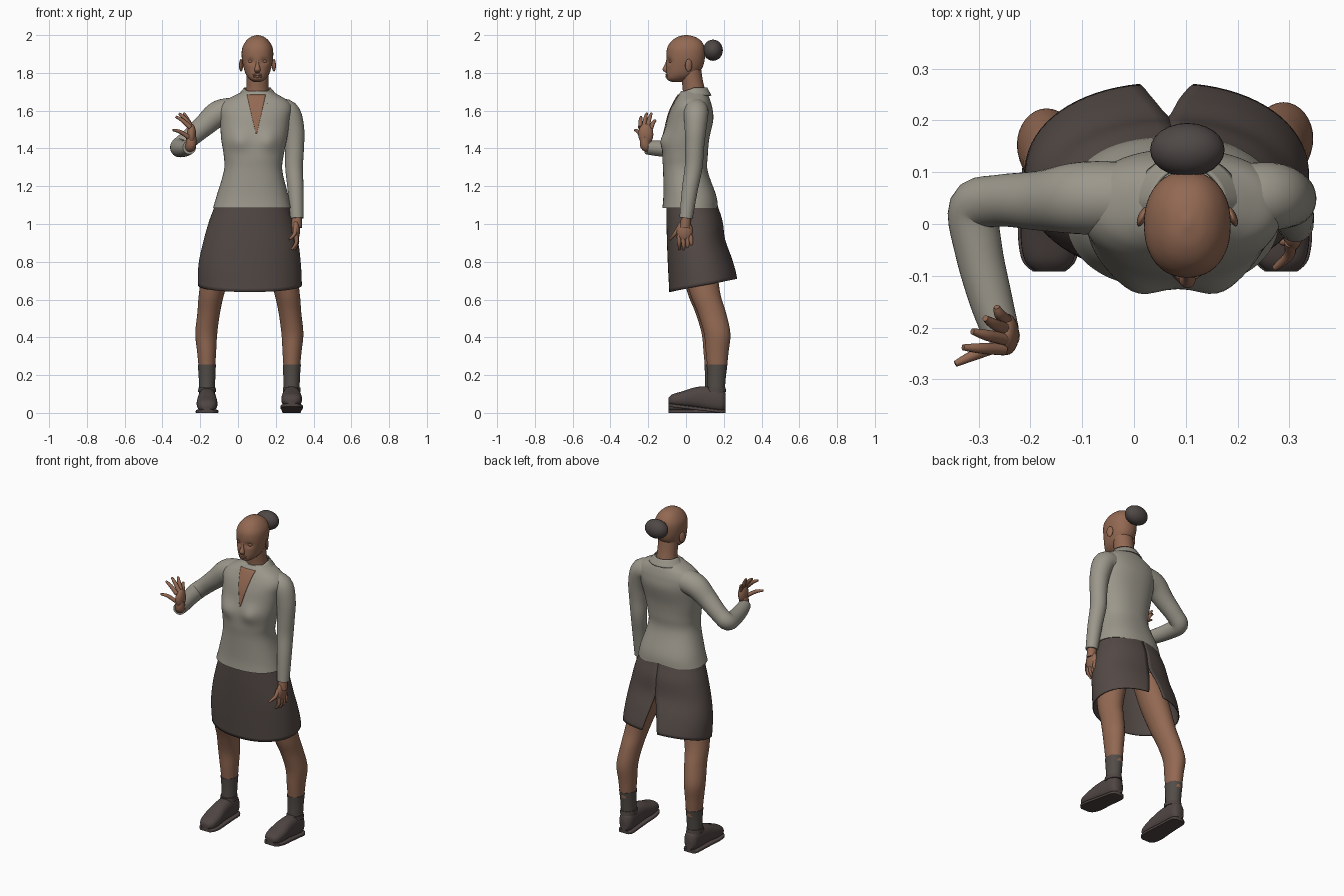
import bpy, bmesh, math
from math import sin, cos, pi, exp
from mathutils import Vector, Matrix
from mathutils.bvhtree import BVHTree

if "Cube" in bpy.data.objects:
    bpy.data.objects.remove(bpy.data.objects["Cube"])


def material(name, r, g, b):
    m = bpy.data.materials.new(name)
    m.use_nodes = True
    m.diffuse_color = (r, g, b, 1)
    m.node_tree.nodes["Principled BSDF"].inputs["Base Color"].default_value = (r, g, b, 1)
    return m


SKIN = material("brown skin", .29, .14, .085)
BLOUSE = material("stone blouse", .33, .31, .26)
SKIRT = material("dark brown skirt", .088, .068, .061)
SOCK = material("grey sock", .085, .073, .063)
SHOE = material("dark shoe", .078, .060, .056)
HAIR = material("dark hair", .077, .064, .061)


def finish(name, bm, mat, angle=50):
    bmesh.ops.recalc_face_normals(bm, faces=bm.faces)
    me = bpy.data.meshes.new(name)
    bm.to_mesh(me)
    bm.free()
    me.materials.append(mat)
    me.shade_smooth()
    me.set_sharp_from_angle(angle=math.radians(angle))
    ob = bpy.data.objects.new(name, me)
    bpy.context.scene.collection.objects.link(ob)
    return ob


def spline(rows, t):
    """Smooth point at t (0 to 1) through tuples of numbers."""
    s = min(max(t, 0), 1) * (len(rows) - 1)
    i = min(int(s), len(rows) - 2)
    f = s - i
    p = [rows[min(max(i + k, 0), len(rows) - 1)] for k in (-1, 0, 1, 2)]
    return [b + .5 * f * (c - a + f * (2 * a - 5 * b + 4 * c - d + f * (3 * (b - c) + d - a)))
            for a, b, c, d in zip(*p)]


def oval(a, e):
    c, s = cos(a), sin(a)
    return (math.copysign(abs(c) ** (2 / e), c), math.copysign(abs(s) ** (2 / e), s))


def sweep(name, rows, mat, plane=None, e=2, sides=32, sub=5, shape=None):
    """Skin over rings (x, y, z, r1, r2); plane fixes the ring direction, else it follows the path."""
    n = (len(rows) - 1) * sub
    pts = [spline(rows, k / n) for k in range(n + 1)]
    bm = bmesh.new()
    rings = []
    u, v = Vector((1, 0, 0)), Vector((0, 1, 0))
    if plane == "xz":
        v = Vector((0, 0, 1))
    last = Vector((0, 0, 1))
    for k, p in enumerate(pts):
        c = Vector(p[:3])
        if plane is None:
            d = (Vector(pts[min(k + 1, n)][:3]) - Vector(pts[max(k - 1, 0)][:3])).normalized()
            q = last.rotation_difference(d)
            u, v, last = q @ u, q @ v, d
        ring = []
        for j in range(sides):
            a, b = oval(2 * pi * j / sides, e)
            co = c + u * a * p[3] + v * b * p[-1]
            ring.append(bm.verts.new(shape(co) if shape else co))
        rings.append(ring)
    for r, s in zip(rings, rings[1:]):
        for j in range(sides):
            bm.faces.new((r[j], r[j - 1], s[j - 1], s[j]))
    bm.faces.new(rings[0])
    bm.faces.new(rings[-1])
    return finish(name, bm, mat)


def sheet(name, f, nu, nv, mat, thick):
    """Cloth-like grid from a function of u and v."""
    bm = bmesh.new()
    g = [[bm.verts.new(f(i / nu, j / nv)) for i in range(nu + 1)] for j in range(nv + 1)]
    for j in range(nv):
        for i in range(nu):
            bm.faces.new((g[j][i], g[j][i + 1], g[j + 1][i + 1], g[j + 1][i]))
    ob = finish(name, bm, mat)
    mod = ob.modifiers.new("thickness", "SOLIDIFY")
    mod.thickness, mod.offset = thick, 0
    return ob


def ball(name, c, size, mat, turn=0):
    bm = bmesh.new()
    m = Matrix.Translation(c) @ Matrix.Rotation(turn, 4, "Z") @ Matrix.Diagonal((*size, 1))
    bmesh.ops.create_uvsphere(bm, u_segments=24, v_segments=16, radius=1, matrix=m)
    return finish(name, bm, mat)


CX = .103  # middle of the head


# Blouse body with bust
def bust(co):
    if co.y < 0:
        for c in (.005, .165):
            co.y -= .024 * exp(-((co.x - c) / .055) ** 2 - ((co.z - 1.44) / .05) ** 2)
    return co


torso = sweep("blouse_body", [
    (.075, .022, 1.085, .207, .147), (.077, .02, 1.15, .19, .14), (.08, -.003, 1.28, .155, .118),
    (.083, -.005, 1.36, .158, .12), (.085, .003, 1.45, .174, .12), (.09, .022, 1.55, .185, .122),
    (.093, .03, 1.61, .193, .11), (.097, .035, 1.65, .17, .095), (.1, .038, 1.68, .12, .08),
    (.103, .04, 1.705, .07, .065)], BLOUSE, "xy", 2.3, 64, 6, bust)
tree = BVHTree.FromPolygons([v.co for v in torso.data.vertices],
                            [p.vertices[:] for p in torso.data.polygons])


# Open neckline, a thin skin plate lying on the chest
def neckline(u, v):
    x = .097 + (2 * u - 1) * (.003 + .047 * v)
    z = 1.48 + .205 * v
    hit = tree.ray_cast(Vector((x, -1, z)), Vector((0, 1, 0)))[0]
    return (x, (hit.y if hit else -.02) - .003, z)


sheet("neckline", neckline, 10, 16, SKIN, .004)


# Folded collar, open at the front
def collar(u, v):
    gap = .52
    a = -pi / 2 + gap + u * (2 * pi - 2 * gap)
    k = max(0, -sin(a))
    return (CX + cos(a) * (.068 + .034 * v),
            .042 + sin(a) * (.068 + v * (.022 + .035 * k)),
            1.72 - .025 * k - v * (.04 + .025 * k))


sheet("collar", collar, 40, 5, BLOUSE, .006)

# Sleeves
sweep("left_sleeve", [
    (.19, .05, 1.6, .065), (.262, .053, 1.588, .066), (.294, .05, 1.5, .057), (.299, .045, 1.4, .05),
    (.297, .04, 1.3, .047), (.305, .02, 1.18, .042), (.312, 0, 1.03, .035)], BLOUSE)
sweep("right_sleeve", [
    (0, .05, 1.6, .07), (-.1, .05, 1.585, .07), (-.18, .045, 1.52, .058), (-.26, .045, 1.45, .05),
    (-.308, .03, 1.408, .05), (-.3, -.05, 1.4, .046), (-.278, -.14, 1.4, .042),
    (-.257, -.21, 1.405, .036)], BLOUSE)


# Hands: wrist, palm and fingers
def hand(side, wrist, palm, size, fingers, bend):
    sweep(side + "_wrist", wrist, SKIN, sides=16)
    ball(side + "_palm", palm, size, SKIN)
    for name, base, tip in fingers:
        mid = (Vector(base) + Vector(tip)) / 2 + Vector(bend)
        sweep(side + "_" + name, [(*base, .012), (*mid, .0105), (*tip, .006)], SKIN, sides=10)


hand("left", [(.312, .003, 1.06, .026), (.31, -.005, .98, .028)], (.307, -.008, .965), (.021, .043, .055), [
    ("thumb", (.302, -.035, .985), (.272, -.085, .918)),
    ("index_finger", (.307, -.038, .94), (.285, -.035, .865)),
    ("middle_finger", (.308, -.016, .93), (.282, -.01, .85)),
    ("ring_finger", (.308, .006, .93), (.286, .012, .853)),
    ("little_finger", (.308, .024, .94), (.295, .032, .868))], (.012, 0, -.004))
hand("right", [(-.262, -.19, 1.405, .027), (-.25, -.215, 1.415, .028), (-.247, -.215, 1.46, .027)],
     (-.246, -.213, 1.475), (.024, .04, .056), [
    ("thumb", (-.262, -.235, 1.46), (-.345, -.27, 1.497)),
    ("index_finger", (-.252, -.242, 1.51), (-.33, -.238, 1.568)),
    ("middle_finger", (-.25, -.222, 1.52), (-.312, -.207, 1.585)),
    ("ring_finger", (-.248, -.203, 1.515), (-.287, -.182, 1.587)),
    ("little_finger", (-.247, -.186, 1.505), (-.265, -.16, 1.55))], (-.004, 0, .01))


# Head with eye hollows
def sockets(co):
    if co.y < -.03:
        for s in (-1, 1):
            co.y += .012 * exp(-((co.x - CX - s * .036) / .02) ** 2 - ((co.z - 1.862) / .015) ** 2)
    return co


sweep("head", [
    (CX, -.045, 1.752, .018, .03), (CX, -.042, 1.765, .04, .058), (CX, -.024, 1.79, .06, .08),
    (CX, -.008, 1.83, .074, .096), (CX, -.002, 1.88, .083, .102), (CX, 0, 1.93, .081, .1),
    (CX, .002, 1.967, .062, .08), (CX, .002, 1.99, .036, .047), (CX, .002, 2, .006, .008)],
    SKIN, "xy", 2.2, 48, 6, sockets)
sweep("neck", [(.1, .045, 1.64, .075, .07), (.102, .043, 1.7, .061, .06), (CX, .033, 1.76, .058, .056),
               (CX, .025, 1.82, .06, .055)], SKIN, "xy")
sweep("nose", [(CX, -.096, 1.875, .006, .006), (CX, -.102, 1.845, .009, .01),
               (CX, -.107, 1.817, .016, .017), (CX, -.1, 1.8, .011, .006)], SKIN, "xy", sides=16)
for z in (1.79, 1.78):
    ball("lip", (CX, -.099, z), (.025, .01, .0065), SKIN)
for side, s in (("right", -1), ("left", 1)):
    ball(side + "_eye", (CX + s * .035, -.078, 1.861), (.016, .013, .009), SKIN)
    ball(side + "_ear", (CX + s * .087, .014, 1.84), (.008, .02, .033), SKIN, s * .4)
ball("hair_bun", (CX, .143, 1.92), (.072, .052, .056), HAIR)

# Skirt with a slit at the back
SKIRT_ROWS = [(.075, .03, .19, .13), (.07, .045, .222, .145), (.067, .054, .25, .151),
              (.062, .075, .268, .167), (.063, .092, .272, .178)]


def skirt(u, v):
    gap = .17 * max(0, (v - .5) / .5)
    a = pi / 2 + gap + u * (2 * pi - 2 * gap)
    cx, cy, rx, ry = spline(SKIRT_ROWS, v)
    c, s = oval(a, 2.15)
    return (cx + rx * c, cy + ry * s, 1.12 + v * (.675 + .035 * sin(a) - 1.12))


sheet("skirt", skirt, 72, 24, SKIRT, .006)


# Legs, socks and shoes
SHOE_ROWS = [(.208, .062, .026, .045), (.185, .066, .042, .06), (.12, .069, .046, .064),
             (.05, .064, .05, .056), (-.02, .048, .055, .042), (-.07, .038, .047, .031),
             (-.092, .032, .026, .017)]


def leg(side, s, dy, tip):
    mid = .06
    sweep(side + "_leg", [(mid + s * d, y + dy, z, rx, ry) for d, y, z, rx, ry in (
        (.12, .04, .95, .085, .09), (.165, .06, .78, .08, .09), (.2, .09, .63, .067, .08),
        (.215, .125, .53, .06, .075), (.228, .153, .42, .058, .07), (.226, .153, .32, .05, .06),
        (.224, .153, .22, .042, .05))], SKIN, "xy")
    sweep(side + "_sock", [(mid + s * d, y + dy, z, rx, ry) for d, y, z, rx, ry in (
        (.225, .152, .255, .048, .055), (.224, .15, .19, .044, .049),
        (.224, .146, .09, .041, .045))], SOCK, "xy")

    x = mid + s * .224

    def lift(co):  # tip the toe up about the heel
        h = max(0, .18 - co.y) * math.tan(tip)
        return Vector((co.x, co.y, max(co.z, .004) + h))

    sweep(side + "_shoe", [(x, y, z, w, h) for y, z, w, h in SHOE_ROWS], SHOE, "xz", 2.4, shape=lift)
    sweep(side + "_sole", [(x, y, .011, w + .005, .011) for y, z, w, h in SHOE_ROWS],
          SHOE, "xz", 5, shape=lambda co: lift(co) - Vector((0, 0, .004)))
    sweep(side + "_shoe_opening", [(x, .145 + dy, .11, .047, .056), (x, .145 + dy, .135, .046, .052)],
          SHOE, "xy", sub=2)


leg("right", -1, 0, 0)
leg("left", 1, .012, .12)
